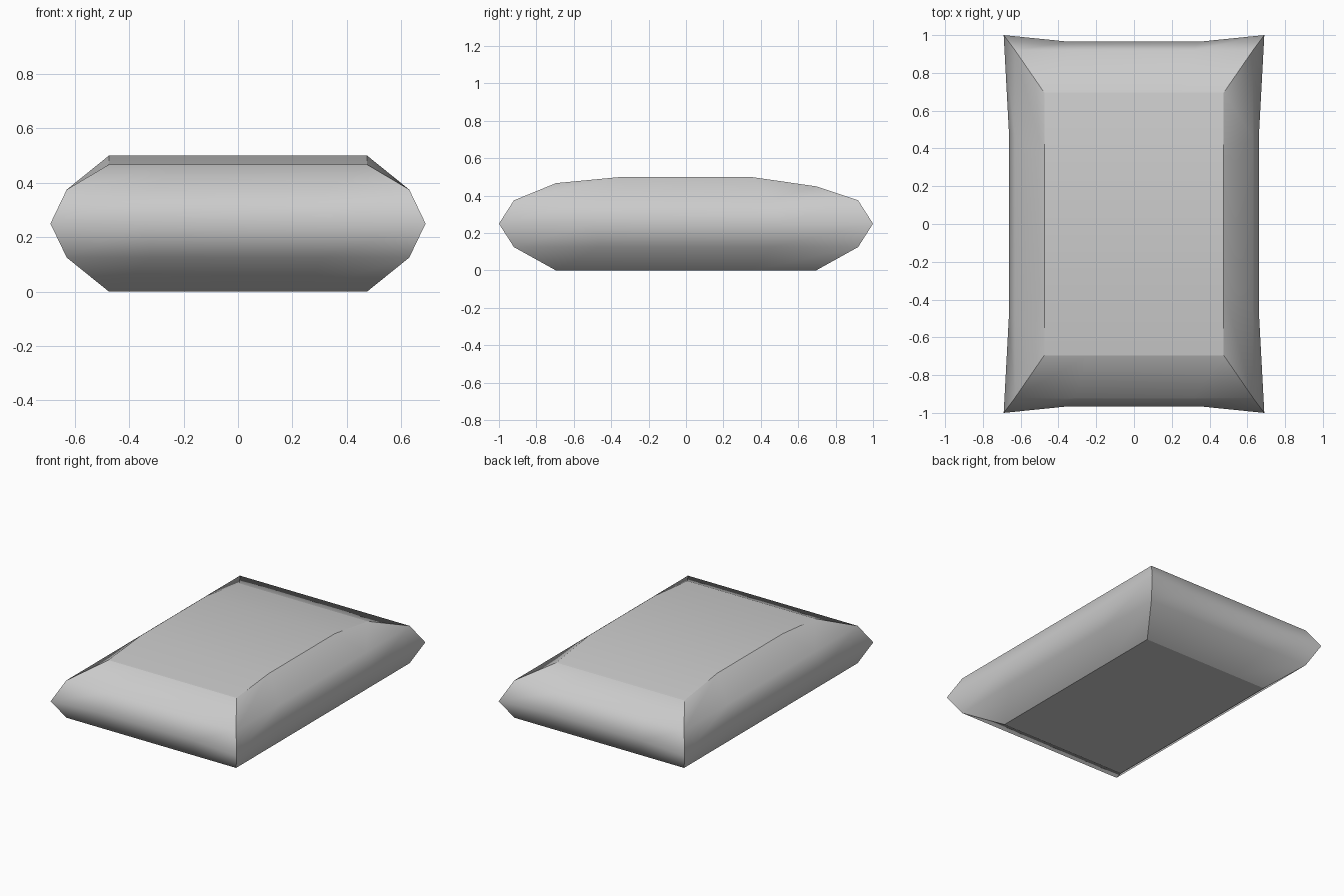
import bpy, bmesh

if "Cube" in bpy.data.objects:
    bpy.data.objects.remove(bpy.data.objects["Cube"])

T = (-1, -0.5, 0.5, 1)
# ring half-width, half-length, height
RINGS = [(0.475, 0.695, 0.0), (0.63, 0.92, 0.125), (0.69, 1.0, 0.25),
         (0.63, 0.92, 0.375), (0.475, 0.695, 0.5)]
# perimeter walk of the 4 x 4 grid, anticlockwise
WALK = ([(i, 0) for i in range(3)] + [(3, j) for j in range(3)] +
        [(i, 3) for i in (3, 2, 1)] + [(0, j) for j in (3, 2, 1)])
CORNERS = {0, 3, 6, 9}

bm = bmesh.new()
levels = []
for k, (w, l, z) in enumerate(RINGS):
    ring = {}
    for i in range(4):
        for j in range(4):
            edge = (i, j) in WALK
            if not edge and k not in (0, 4):
                continue
            x, y, h = T[i] * w, T[j] * l, z
            # seam is pulled in between the corners
            if k == 2 and i in (0, 3) and j in (1, 2):
                x *= 0.663 / 0.69
            if k == 2 and j in (0, 3) and i in (1, 2):
                y *= 0.965
            # top sags towards both ends
            if k == 4:
                h = (0.467, 0.5, 0.5, 0.45)[j]
            ring[i, j] = bm.verts.new((x, y, h))
    levels.append(ring)

# rounded sides
for a, b in zip(levels, levels[1:]):
    for n, p in enumerate(WALK):
        q = WALK[(n + 1) % 12]
        bm.faces.new((a[p], a[q], b[q], b[p]))

# top and bottom panels
for ring in (levels[0], levels[4]):
    for i in range(3):
        for j in range(3):
            bm.faces.new((ring[i, j], ring[i + 1, j], ring[i + 1, j + 1], ring[i, j + 1]))
bmesh.ops.recalc_face_normals(bm, faces=bm.faces)

# smooth shading with sharp corner seams and panel borders
for f in bm.faces:
    f.smooth = True
for n, p in enumerate(WALK):
    q = WALK[(n + 1) % 12]
    for ring in (levels[0], levels[4]):
        bm.edges.get((ring[p], ring[q])).smooth = False
    if n in CORNERS:
        for a, b in zip(levels, levels[1:]):
            bm.edges.get((a[p], b[p])).smooth = False

mesh = bpy.data.meshes.new("cushion")
bm.to_mesh(mesh)
bm.free()
cushion = bpy.data.objects.new("cushion", mesh)
bpy.context.collection.objects.link(cushion)
